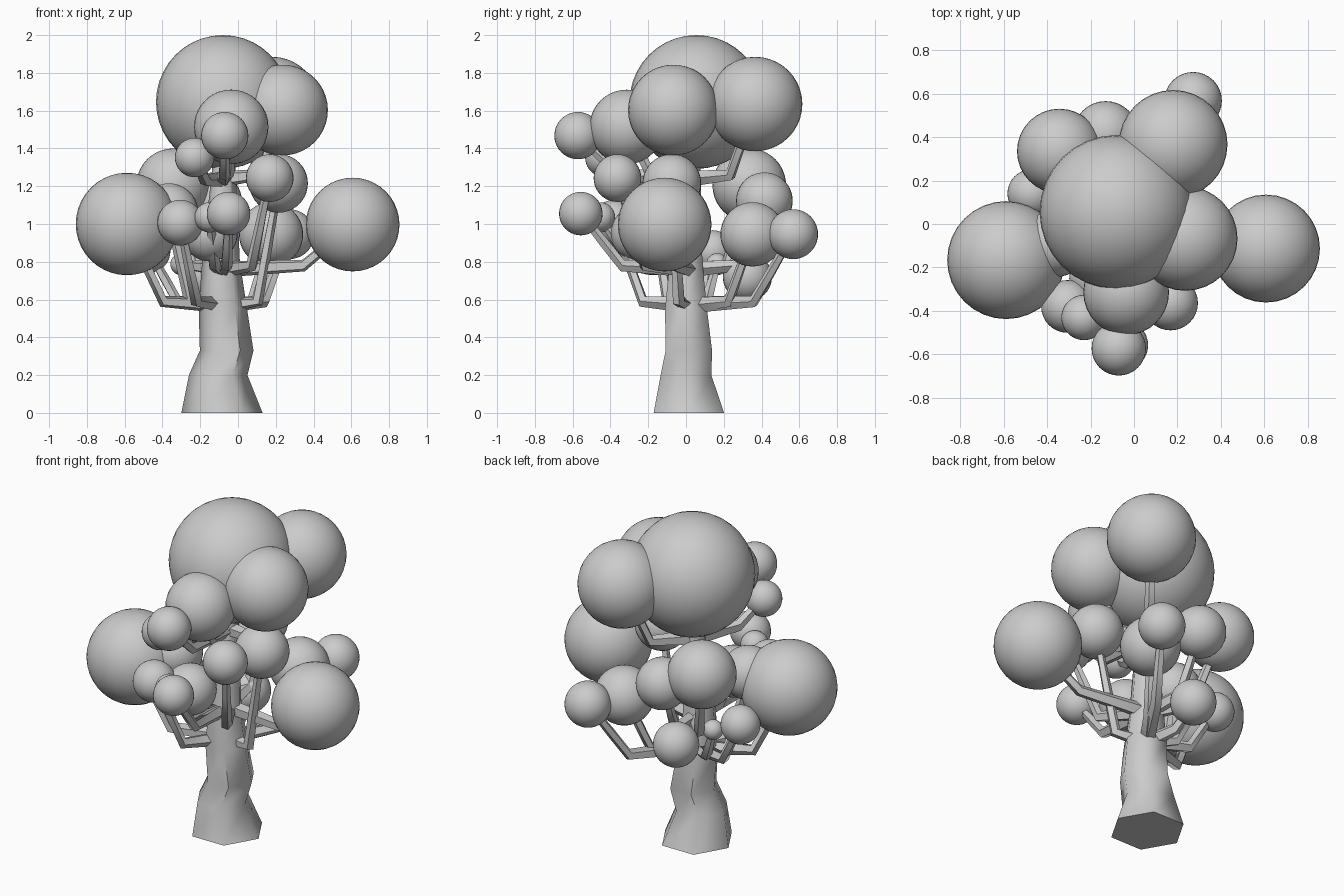
import bpy, bmesh, math
from mathutils import Vector

if "Cube" in bpy.data.objects:
    bpy.data.objects.remove(bpy.data.objects["Cube"])


def finish(bm, name):
    bmesh.ops.recalc_face_normals(bm, faces=bm.faces)
    me = bpy.data.meshes.new(name)
    bm.to_mesh(me)
    bm.free()
    ob = bpy.data.objects.new(name, me)
    bpy.context.collection.objects.link(ob)
    bpy.ops.object.select_all(action='DESELECT')
    bpy.context.view_layer.objects.active = ob
    ob.select_set(True)
    bpy.ops.object.shade_smooth_by_angle(angle=math.radians(60))


def tube(name, points, radii, sides):
    """Tapered tube along a path."""
    bm = bmesh.new()
    pts = [Vector(p) for p in points]
    rings, u = [], None
    for i, r in enumerate(radii):
        t = (pts[min(i + 1, len(pts) - 1)] - pts[max(i - 1, 0)]).normalized()
        if name == "trunk":
            t = Vector((0, 0, 1))
        u = u or (Vector((1, 0, 0)) if abs(t.x) < 0.8 else Vector((0, 1, 0)))
        u = (u - t * u.dot(t)).normalized()
        v = t.cross(u)
        rings.append([bm.verts.new(pts[i] + r * (u * math.cos(a) + v * math.sin(a)))
                      for a in (math.tau * k / sides for k in range(sides))])
    for a, b in zip(rings, rings[1:]):
        for k in range(sides):
            n = (k + 1) % sides
            bm.faces.new((a[k], a[n], b[n], b[k]))
    bm.faces.new(rings[0])
    bm.faces.new(rings[-1])
    finish(bm, name)


def leaf_ball(name, centre, r):
    bm = bmesh.new()
    bmesh.ops.create_uvsphere(bm, u_segments=32, v_segments=20, radius=r)
    bmesh.ops.translate(bm, verts=bm.verts, vec=centre)
    finish(bm, name)


def branch(name, fork, ball):
    """Runs out flat from the trunk, then bends up into the leaf ball."""
    root = Vector((-.08, .02, fork))
    elbow = root.lerp(ball, .62)
    elbow.z = min(fork + .02, ball.z - .12)
    knee = elbow.lerp(ball, .45)
    tube(name, [root, elbow, knee, ball], [.045, .033, .027, .02], 5)


# Trunk, flaring at the foot
tube("trunk", [(-.085, .015, 0), (-.105, 0, .2), (-.06, .015, .33), (-.08, 0, .55),
               (-.09, 0, .8), (-.07, .03, 1.45)], [.215, .155, .142, .128, .1, .05], 6)

# Leaf balls (x, y, z, radius), grouped by the trunk height they fork from
top = [(-.08, .055, 1.646, .354), (.18, .366, 1.635, .25), (.236, -.067, 1.603, .24),
       (-.036, -.314, 1.514, .197), (-.07, -.572, 1.468, .125), (-.23, -.43, 1.352, .104)]
middle = [(.607, -.113, .997, .248), (-.343, .335, 1.205, .195), (-.13, .415, 1.123, .15),
          (.168, -.363, 1.243, .126), (-.05, -.557, 1.055, .115), (-.15, -.455, 1.035, .08),
          (-.15, -.25, .95, .148)]
low = [(-.588, -.166, 1, .271), (.215, -.075, 1.215, .155), (-.306, -.379, 1.007, .121),
       (-.365, -.09, 1.06, .155), (.175, .352, .945, .17), (.272, .567, .946, .132),
       (-.16, .325, .72, .13), (-.3, .165, .787, .058), (-.47, .14, .855, .112)]

for tier, fork, balls in (("top", 1.24, top), ("middle", .76, middle), ("low", .57, low)):
    for i, (x, y, z, r) in enumerate(balls):
        c = Vector((x, y, z))
        leaf_ball(f"{tier}_leaf_ball_{i + 1}", c, r)
        if r < .3:
            branch(f"{tier}_branch_{i + 1}", fork, c)
